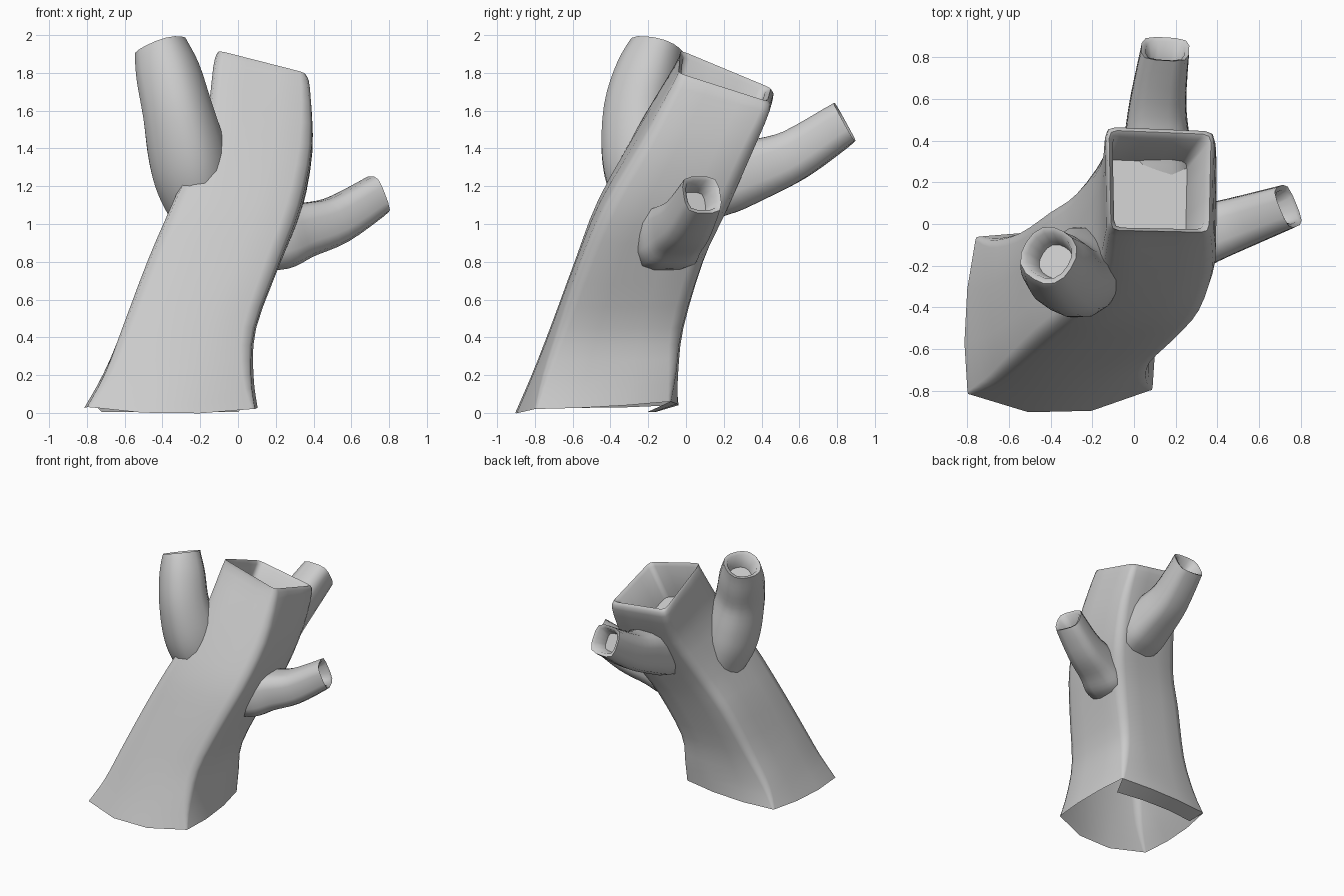
import bpy, bmesh, math
from mathutils import Vector as V

if "Cube" in bpy.data.objects:
    bpy.data.objects.remove(bpy.data.objects["Cube"])


def spline(rows, steps):
    # Catmull-Rom interpolation through rows of numbers
    out, n = [], len(rows)
    for i in range(n - 1):
        a, b, c, d = (rows[min(max(i + k, 0), n - 1)] for k in (-1, 0, 1, 2))
        for s in range(steps):
            t = s / steps
            out.append([0.5 * (2 * q + (r - p) * t + (2 * p - 5 * q + 4 * r - w) * t * t
                               + (3 * q - p - 3 * r + w) * t ** 3)
                        for p, q, r, w in zip(a, b, c, d)])
    return out + [list(rows[-1])]


def center(ring):
    return sum(ring, V()) / len(ring)


def hollow_loft(name, rings, wall, depth):
    # Skin the rings, then sink a cut-off hollow into the last one
    end, c = rings[-1], center(rings[-1])
    axis = (end[len(end) // 3] - end[0]).cross(end[2 * len(end) // 3] - end[0]).normalized()
    lip = [c + (p - c) * (1 - wall) - axis * depth * .08 for p in end]
    floor = [c + (p - c) * (1 - wall * 2) - axis * depth for p in end]
    bm = bmesh.new()
    loops = [[bm.verts.new(p) for p in r] for r in rings + [lip, floor]]
    for a, b in zip(loops, loops[1:]):
        for i in range(len(a)):
            j = (i + 1) % len(a)
            bm.faces.new((a[i], a[j], b[j], b[i]))
    bm.faces.new(loops[-1])
    return finish(name, bm)


def finish(name, bm):
    me = bpy.data.meshes.new(name)
    bm.to_mesh(me)
    bm.free()
    ob = bpy.data.objects.new(name, me)
    bpy.context.collection.objects.link(ob)
    bpy.ops.object.select_all(action='DESELECT')
    ob.select_set(True)
    bpy.context.view_layer.objects.active = ob
    bpy.ops.object.shade_smooth_by_angle(angle=math.radians(62))
    return ob


def trunk_ring(row):
    # Four corners softened, with two bulged points along each side
    q = [V(row[i:i + 3]) for i in (0, 3, 6, 9)]
    soft, bulge = row[12], row[13]
    c, ring = center(q), []
    for i in range(4):
        p, prv, nxt = q[i], q[i - 1], q[(i + 1) % 4]
        a, b = p.lerp(prv, soft), p.lerp(nxt, soft)
        ring += [a, (a + b) / 4 + p / 2, b]
        out = ((p + nxt) / 2 - c).normalized()
        k = bulge if i == 0 else bulge * 0.3
        ring += [p.lerp(nxt, f) + out * k - V((0, 0, k * 0.25)) for f in (.33, .67)]
    return ring


# Trunk: front-left, front-right, back-right, back-left corners, softness, bulge
trunk_rows = [
    (-.80, -.82, .03, .09, -.80, .02, .05, -.08, .06, -.76, -.06, .04, .02, .09),
    (-.70, -.77, .22, .07, -.76, .20, .06, -.05, .22, -.69, -.07, .20, .06, .05),
    (-.61, -.69, .47, .09, -.68, .45, .08, -.02, .45, -.56, -.03, .45, .09, .03),
    (-.48, -.57, .82, .22, -.56, .80, .22, .09, .80, -.42, .07, .80, .11, .02),
    (-.34, -.45, 1.15, .33, -.43, 1.10, .33, .21, 1.05, -.29, .16, 1.05, .11, .02),
    (-.18, -.26, 1.52, .39, -.24, 1.42, .39, .34, 1.35, -.16, .34, 1.40, .11, .01),
    (-.13, -.06, 1.85, .38, -.07, 1.73, .39, .44, 1.59, -.14, .46, 1.66, .09, .0),
    (-.11, -.03, 1.92, .36, -.04, 1.80, .37, .43, 1.65, -.12, .45, 1.72, .08, .0),
]
rings = [trunk_ring(r) for r in spline(trunk_rows, 3)]
hollow_loft("trunk", rings, 0.09, 0.3)

# Folded-in lower edge at the back of the trunk
bm = bmesh.new()
edge = rings[0][11:17]
top = [bm.verts.new(p) for p in edge]
low = [bm.verts.new(V((p.x * .9 - .04, p.y - .12, .005))) for p in edge]
for i in range(len(edge) - 1):
    bm.faces.new((top[i], low[i], low[i + 1], top[i + 1]))
finish("trunk_back_fold", bm)


def branch(name, path, power, spin, tip):
    # path rows: x, y, z, half width
    rows, rings = spline(path, 4), []
    n = 16
    for i, row in enumerate(rows):
        a, b = rows[max(i - 1, 0)], rows[min(i + 1, len(rows) - 1)]
        t = (V(b[:3]) - V(a[:3])).normalized()
        if i == len(rows) - 1:
            t = V(tip).normalized()
        ref = V((0, 1, 0)) if abs(tip[2]) > .7 else V((0, 0, 1))
        u = t.cross(ref).normalized()
        w = u.cross(t)
        ring = []
        for k in range(n):
            ang = 2 * math.pi * k / n
            cx, sy = math.cos(ang), math.sin(ang)
            r = row[3] / (abs(cx) ** power + abs(sy) ** power) ** (1 / power)
            ring.append(V(row[:3]) + r * (u * math.cos(ang + spin) + w * math.sin(ang + spin)))
        if (ring[4] - ring[0]).cross(ring[8] - ring[0]).dot(t) < 0:
            ring.reverse()
        rings.append(ring)
    hollow_loft(name, rings, 0.2, 0.12)


# Three cut-off branches, each rooted inside the trunk
branch("left_branch", [(-.16, -.16, .95, .13), (-.23, -.21, 1.20, .19),
                       (-.27, -.24, 1.38, .20), (-.32, -.25, 1.60, .18),
                       (-.37, -.20, 1.80, .165), (-.41, -.15, 1.94, .135)],
       2.5, .5, (-.3, .25, .9))
branch("right_branch", [(.02, -.14, .86, .12), (.20, -.10, .92, .165),
                        (.34, -.05, .965, .145), (.52, .01, 1.02, .125),
                        (.74, .085, 1.155, .105)], 4, 0, (.85, .35, .38))
branch("back_branch", [(.11, -.02, 1.12, .14), (.11, .20, 1.23, .18),
                       (.11, .38, 1.29, .16), (.115, .58, 1.37, .135),
                       (.15, .84, 1.54, .115)], 4, 0, (.05, .87, .48))
